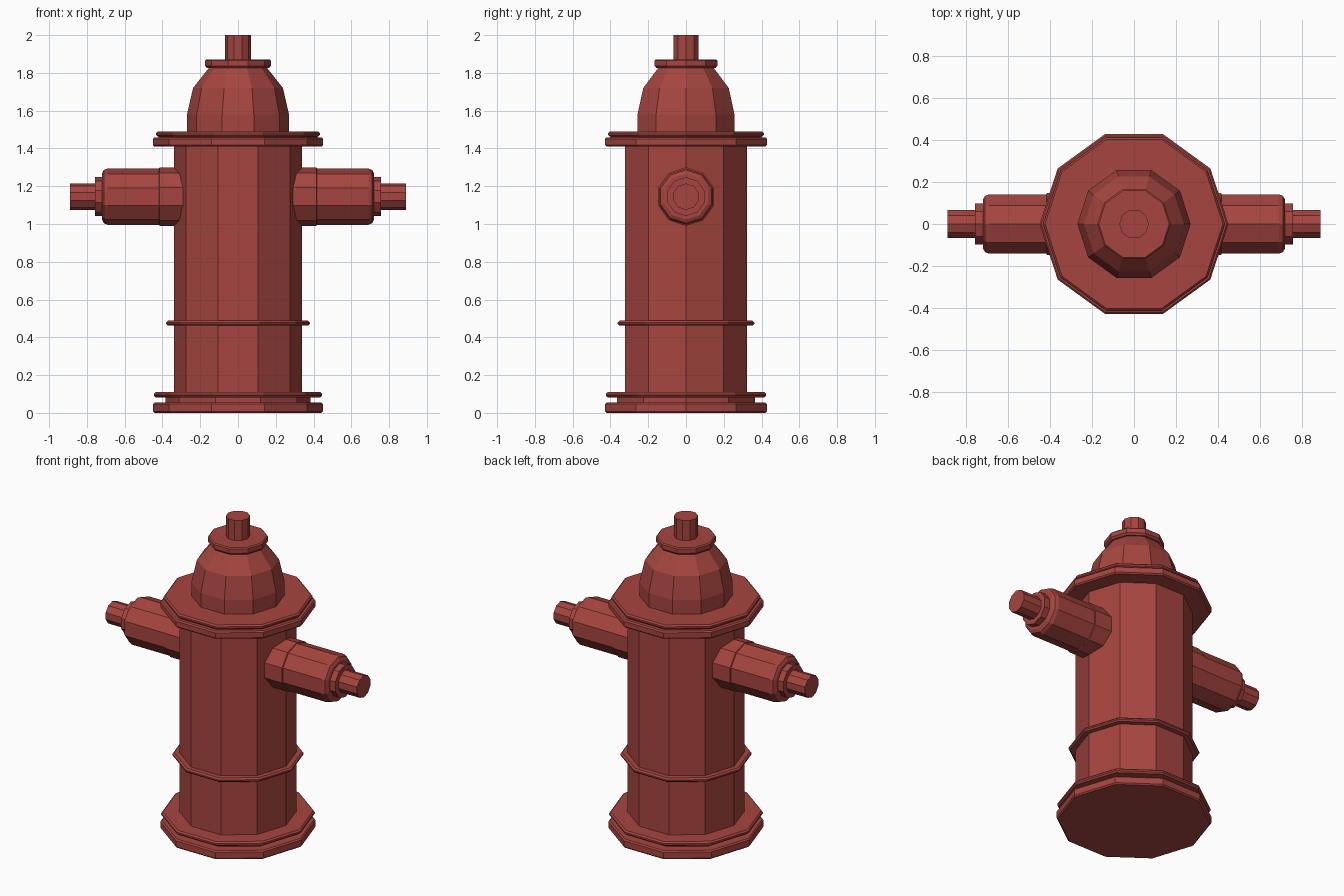
import bpy, bmesh, math
from mathutils import Matrix

if "Cube" in bpy.data.objects:
    bpy.data.objects.remove(bpy.data.objects["Cube"])

red = bpy.data.materials.new("hydrant red")
red.diffuse_color = (0.38, 0.06, 0.05, 1)
red.use_nodes = True
red.node_tree.nodes["Principled BSDF"].inputs["Base Color"].default_value = red.diffuse_color
SIDES = 10


def lathe(name, profile, matrix=None):
    """Spin a (radius, height) profile into a capped ten-sided solid."""
    bm = bmesh.new()
    rings = []
    for r, h in profile:
        rings.append([bm.verts.new((r * math.cos(2 * math.pi * i / SIDES),
                                    r * math.sin(2 * math.pi * i / SIDES), h))
                      for i in range(SIDES)])
    for a, b in zip(rings, rings[1:]):
        for i in range(SIDES):
            j = (i + 1) % SIDES
            bm.faces.new((a[i], a[j], b[j], b[i]))
    bm.faces.new(rings[0][::-1])
    bm.faces.new(rings[-1])
    if matrix:
        bm.transform(matrix)
    bmesh.ops.recalc_face_normals(bm, faces=bm.faces)
    me = bpy.data.meshes.new(name)
    bm.to_mesh(me)
    bm.free()
    me.materials.append(red)
    ob = bpy.data.objects.new(name, me)
    bpy.context.collection.objects.link(ob)
    return ob


def rim(r, z0, z1, b):
    """Profile points of a chamfered flange."""
    return [(r - b, z0), (r, z0 + b), (r, z1 - b), (r - b, z1)]


# Barrel with foot flange, lower lip, band and top flange
lathe("barrel",
      rim(0.45, 0, 0.055, 0.008)
      + [(0.385, 0.055), (0.385, 0.082)]
      + rim(0.445, 0.082, 0.11, 0.009)
      + [(0.34, 0.11), (0.34, 0.462)]
      + rim(0.38, 0.462, 0.488, 0.009)
      + [(0.34, 0.488), (0.34, 1.41)]
      + rim(0.45, 1.41, 1.459, 0.008)
      + [(0.42, 1.459), (0.42, 1.463)]
      + rim(0.433, 1.463, 1.491, 0.009))

# Domed bonnet with cap and operating nut
lathe("bonnet",
      [(0.27, 1.49), (0.27, 1.58), (0.238, 1.72), (0.155, 1.825)]
      + [(0.165, 1.825)] + rim(0.175, 1.83, 1.872, 0.007)
      + [(0.07, 1.872), (0.07, 2.0)])

# Side outlets, pointing along +x and -x with a corner at the top
for side, angle in (("right", 0), ("left", math.pi)):
    m = (Matrix.Translation((0, 0, 1.145)) @ Matrix.Rotation(angle, 4, 'Z')
         @ Matrix.Rotation(math.pi / 2, 4, 'Y'))
    lathe(side + "_outlet",
          [(0.155, 0.29), (0.155, 0.415), (0.149, 0.418), (0.149, 0.69),
           (0.141, 0.71), (0.122, 0.72), (0.103, 0.72), (0.103, 0.758),
           (0.07, 0.758), (0.07, 0.89)], m)
